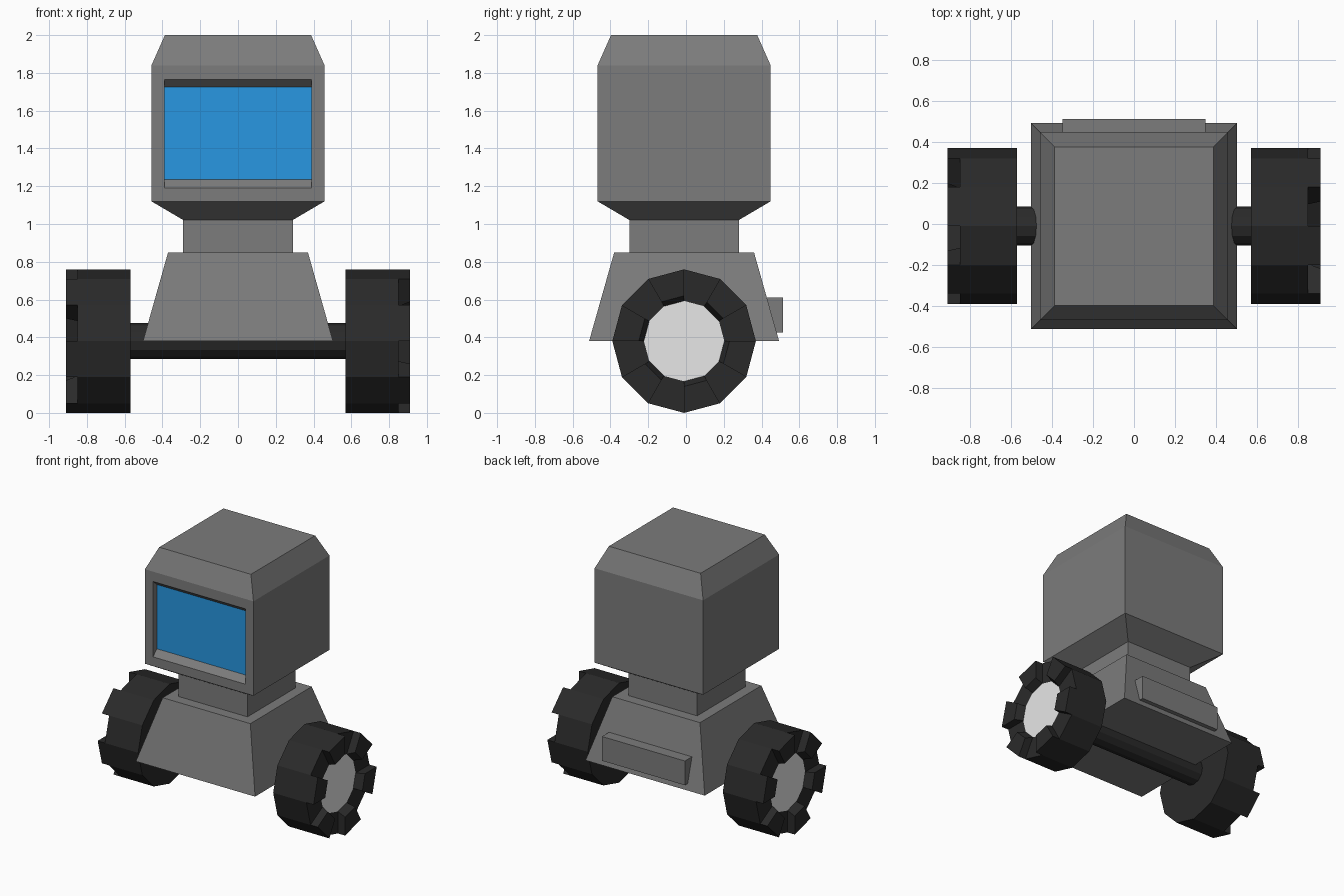
import bpy, bmesh, math
from mathutils import Vector

cube = bpy.data.objects.get("Cube")
if cube:
    bpy.data.objects.remove(cube, do_unlink=True)

CY = -0.01        # shared centre line in depth
AXLE_Z = 0.38


def material(name, rgb):
    m = bpy.data.materials.new(name)
    m.use_nodes = True
    m.diffuse_color = (*rgb, 1)
    m.node_tree.nodes["Principled BSDF"].inputs["Base Color"].default_value = (*rgb, 1)
    return m


GREY = material("body grey", (0.2, 0.2, 0.2))
BLACK = material("tyre black", (0.023, 0.023, 0.023))
WHITE = material("hub white", (0.8, 0.8, 0.8))
BLUE = material("screen blue", (0.021, 0.31, 0.76))


def finish(name, bm, *mats):
    bmesh.ops.recalc_face_normals(bm, faces=bm.faces)
    mesh = bpy.data.meshes.new(name)
    bm.to_mesh(mesh)
    bm.free()
    for m in mats:
        mesh.materials.append(m)
    obj = bpy.data.objects.new(name, mesh)
    bpy.context.collection.objects.link(obj)
    return obj


def bridge(bm, a, b):
    n = len(a)
    return [bm.faces.new((a[i], a[(i + 1) % n], b[(i + 1) % n], b[i])) for i in range(n)]


def square_loft(levels):
    """Stack of square rings, each given as (half width, height)."""
    bm = bmesh.new()
    rings = [[bm.verts.new((sx * h, CY + sy * h, z))
              for sx, sy in ((-1, -1), (1, -1), (1, 1), (-1, 1))] for h, z in levels]
    for a, b in zip(rings, rings[1:]):
        bridge(bm, a, b)
    bm.faces.new(rings[0][::-1])
    bm.faces.new(rings[-1])
    bm.normal_update()
    return bm


# Tapered body and neck
finish("body", square_loft([(0.503, 0.38), (0.37, 0.85)]), GREY)
finish("neck", square_loft([(0.29, 0.84), (0.29, 1.03)]), GREY)

# Head with a recessed screen in the front wall
bm = square_loft([(0.288, 1.02), (0.458, 1.12), (0.458, 1.84), (0.387, 2.0)])
front = min(bm.faces, key=lambda f: f.normal.y)
bmesh.ops.inset_individual(bm, faces=[front], thickness=0.07)
mid = front.calc_center_median().z
for v in front.verts:
    v.co.x = math.copysign(0.389, v.co.x)
    v.co.z = 1.765 if v.co.z > mid else 1.19
screen = bmesh.ops.extrude_discrete_faces(bm, faces=[front])["faces"][0]
for v in screen.verts:
    v.co.y += 0.045
    v.co.z = 1.725 if v.co.z > mid else 1.235
screen.material_index = 1
finish("head", bm, GREY, BLUE)

# Rear panel
bm = bmesh.new()
bmesh.ops.create_cube(bm, size=1)
for v in bm.verts:
    v.co = Vector((v.co.x * 0.7, 0.413 + v.co.y * 0.2, 0.518 + v.co.z * 0.185))
finish("rear_panel", bm, GREY)


def ring(bm, side, x, r, n=12):
    return [bm.verts.new((side * x, CY + side * r * math.cos(math.tau * i / n),
                          AXLE_Z + r * math.sin(math.tau * i / n))) for i in range(n)]


# Axle
bm = bmesh.new()
ends = ring(bm, 1, -0.6, 0.095), ring(bm, 1, 0.6, 0.095)
bridge(bm, *ends)
for end in ends:
    bm.faces.new(end)
finish("axle", bm, BLACK)

# Wheels: drum, pale hub and six outer tread blocks
for side, name in ((-1, "right_wheel"), (1, "left_wheel")):
    bm = bmesh.new()
    inner = ring(bm, side, 0.57, 0.38)
    outer = ring(bm, side, 0.85, 0.38)
    hub = ring(bm, side, 0.85, 0.213)
    bm.faces.new(inner[::-1])
    bridge(bm, inner, outer)
    rim = bridge(bm, outer, hub)
    bm.faces.new(hub).material_index = 1
    bmesh.ops.recalc_face_normals(bm, faces=bm.faces)
    for block in bmesh.ops.extrude_discrete_faces(bm, faces=rim[1::2])["faces"]:
        for v in block.verts:
            v.co.x = side * 0.911
            dy, dz = v.co.y - CY, v.co.z - AXLE_Z
            if math.hypot(dy, dz) < 0.3:      # widen the mouth around the hub
                grow = 0.24 / 0.213
                v.co.y, v.co.z = CY + dy * grow, AXLE_Z + dz * grow
    finish(name, bm, BLACK, WHITE)
